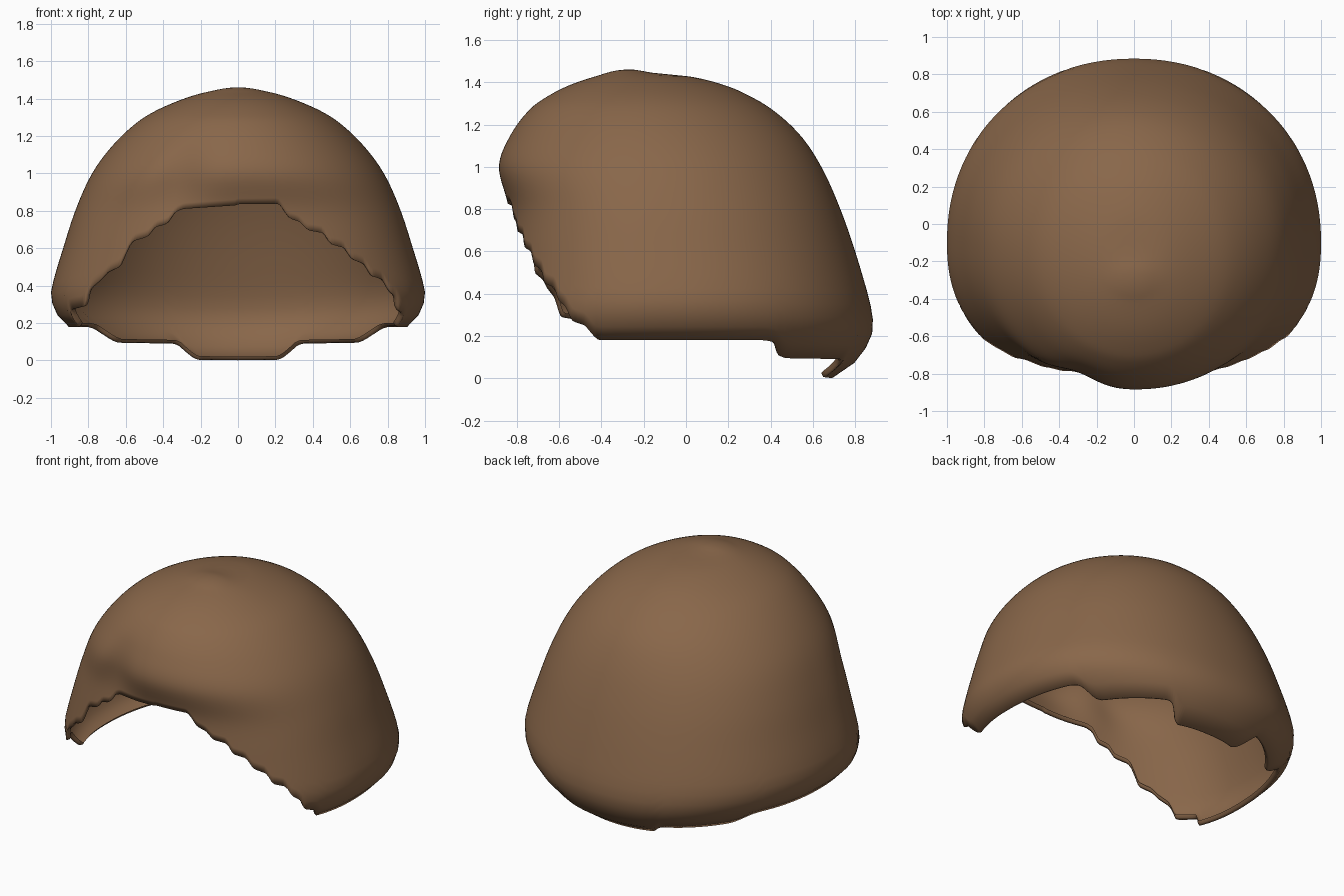
import bpy, bmesh, math

if "Cube" in bpy.data.objects:
    bpy.data.objects.remove(bpy.data.objects["Cube"])

TOP = 1.46
# horizontal sections: z, half width, centre y, front y, back y
SECTIONS = [(1.46, 0, -.27, -.27, -.27), (1.443, .13, -.26, -.38, -.15), (1.43, .19, -.23, -.42, 0),
            (1.38, .34, -.20, -.565, .20), (1.33, .45, -.18, -.66, .31), (1.28, .53, -.17, -.73, .395),
            (1.15, .67, -.15, -.83, .54),
            (1.0, .78, -.13, -.885, .64), (.8, .87, -.12, -.84, .73), (.6, .935, -.11, -.85, .80),
            (.45, .98, -.10, -.865, .845), (.35, 1.0, -.10, -.875, .872), (.25, .97, -.10, -.88, .885),
            (.18, .905, -.10, -.86, .87), (.10, .80, -.10, -.78, .82), (.05, .74, -.10, -.73, .77),
            (0, .65, -.10, -.65, .69)]
# stepped lower edge: angle in degrees (-90 front, 90 back), z
BACK = [(27, .18), (30.5, .17), (33.5, .108), (36, .095), (64, .09), (66, .08), (69, .016),
        (71, .003), (90, .001)]
RIGHT = [(-90, .835), (-75, .838), (-72, .76), (-68, .74), (-65.5, .695), (-59.5, .68), (-57.5, .62),
         (-52, .60), (-50, .54), (-44.5, .51), (-43, .45), (-37.5, .43), (-35.5, .37), (-32, .34),
         (-29, .27), (-24, .25), (-20, .18)] + BACK
LEFT = [(-90, .83), (-70, .81), (-67, .79), (-65, .73), (-60, .71), (-58, .66), (-52, .635), (-50.5, .60),
        (-49, .50), (-43.5, .465), (-41.5, .43), (-37, .38), (-34, .29), (-24, .27), (-20, .18)] + BACK


def s_of(z):
    return math.sqrt(max(0, TOP - z) / TOP)


S = [s_of(k[0]) for k in SECTIONS]


def tangent(i, c):
    a, b = max(0, i - 1), min(len(S) - 1, i + 1)
    return (SECTIONS[b][c] - SECTIONS[a][c]) / (S[b] - S[a])


def section(s):
    """Smoothly interpolated section at height parameter s."""
    i = 0
    while i < len(S) - 2 and s > S[i + 1]:
        i += 1
    h = S[i + 1] - S[i]
    t = min(1, (s - S[i]) / h)
    return [(2*t**3 - 3*t*t + 1) * SECTIONS[i][c] + (t**3 - 2*t*t + t) * h * tangent(i, c)
            + (3*t*t - 2*t**3) * SECTIONS[i + 1][c] + (t**3 - t*t) * h * tangent(i + 1, c)
            for c in range(1, 5)]


def rim(deg, table):
    for (a, za), (b, zb) in zip(table, table[1:]):
        if deg <= b:
            return za + (zb - za) * max(0, deg - a) / (b - a)
    return table[-1][1]


def point(deg, s):
    w, yc, yf, yb = section(s)
    sn, cs = math.sin(math.radians(deg)), math.cos(math.radians(deg))
    z = TOP * (1 - s * s)
    # outline is fuller than an ellipse low down, most of all in front
    low = 1 / (1 + math.exp((z - .95) / .09))
    n = 2 + (.12 if sn >= 0 else .3) * low
    r = max(0, 1 - abs(cs) ** n) ** (1 / n)
    if sn >= 0:
        return (w * cs, yc + r * (yb - yc), z)
    # shallow dent in the front, left of the middle
    off = (deg - 247) if deg > 90 else (deg + 113)
    dent = .045 * math.exp(-(off / 11) ** 2 - ((z - .97) / .17) ** 2)
    return (w * cs, yc - r * (yc - yf) + dent, z)


N, ROWS = 360, 40
bm = bmesh.new()
columns = []
for i in range(N):
    deg = -90 + 360 * i / N
    table, d = (RIGHT, deg) if deg <= 90 else (LEFT, 180 - deg)
    # slightly rounded steps
    z0 = sum(rim(min(90, max(-90, d + k)), table) for k in (-.6, 0, .6)) / 3
    s0 = s_of(z0)
    x, y, z = point(deg, s0)
    # small lip turned inward along the edge
    col = [bm.verts.new((x * k, -.1 + (y + .1) * k, z + dz)) for k, dz in ((.972, .02), (.982, .004))]
    for r in range(ROWS):
        col.append(bm.verts.new(point(deg, s0 * (1 - r / ROWS))))
    columns.append(col)
crown = bm.verts.new((0, -.27, TOP))
for i in range(N):
    a, b = columns[i], columns[(i + 1) % N]
    for r in range(len(a) - 1):
        bm.faces.new((a[r], b[r], b[r + 1], a[r + 1]))
    bm.faces.new((a[-1], b[-1], crown))
for f in bm.faces:
    f.smooth = True

mesh = bpy.data.meshes.new("hair_shell")
bm.to_mesh(mesh)
bm.free()
shell = bpy.data.objects.new("hair_shell", mesh)
bpy.context.collection.objects.link(shell)
brown = bpy.data.materials.new("brown")
brown.diffuse_color = (.25, .135, .068, 1)
brown.use_nodes = True
brown.node_tree.nodes["Principled BSDF"].inputs["Base Color"].default_value = brown.diffuse_color
mesh.materials.append(brown)
